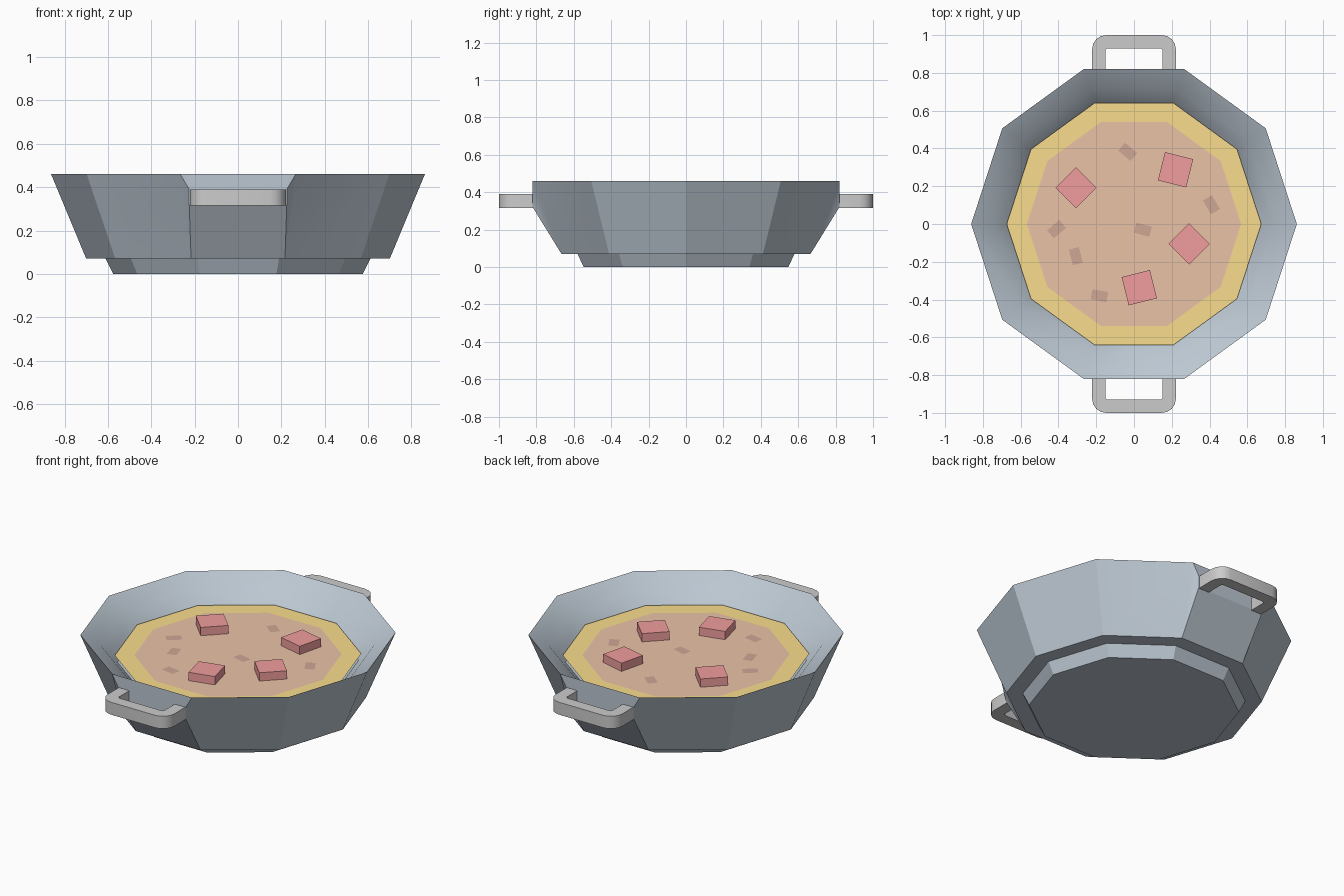
import bpy, bmesh
from math import cos, sin, pi, radians
from mathutils import Matrix

if "Cube" in bpy.data.objects:
    bpy.data.objects.remove(bpy.data.objects["Cube"])

def mat(name, rgb):
    m = bpy.data.materials.new(name)
    m.diffuse_color = (*rgb, 1)
    m.use_nodes = True
    m.node_tree.nodes["Principled BSDF"].inputs["Base Color"].default_value = m.diffuse_color
    return m

STEEL = mat("steel", (0.50, 0.57, 0.64))
BROTH = mat("broth", (0.95, 0.73, 0.27))
FILLING = mat("filling", (0.83, 0.54, 0.39))
MEAT = mat("meat", (0.88, 0.34, 0.34))
CRUMB = mat("crumb", (0.62, 0.39, 0.30))

def finish(bm, name, mats=(), recalc=True, smooth=False):
    if recalc:
        bmesh.ops.recalc_face_normals(bm, faces=bm.faces)
    me = bpy.data.meshes.new(name)
    bm.to_mesh(me)
    bm.free()
    for m in mats:
        me.materials.append(m)
    ob = bpy.data.objects.new(name, me)
    bpy.context.collection.objects.link(ob)
    if smooth:
        bpy.ops.object.select_all(action='DESELECT')
        ob.select_set(True)
        bpy.context.view_layer.objects.active = ob
        bpy.ops.object.shade_smooth_by_angle(angle=radians(30))
    return ob

def ring(bm, r, z, n=10):
    return [bm.verts.new((r * cos(2 * pi * k / n), r * sin(2 * pi * k / n), z)) for k in range(n)]

# Ten-sided bowl, from foot up the outside and down the inside
bm = bmesh.new()
profile = [(0.575, 0), (0.61, 0.07), (0.70, 0.07), (0.862, 0.46),
           (0.75, 0.395), (0.66, 0.295)]
rings = [ring(bm, r, z) for r, z in profile]
bm.faces.new(rings[0])
bm.faces.new(rings[-1])
for i, (a, b) in enumerate(zip(rings, rings[1:])):
    for k in range(10):
        j = (k + 1) % 10
        if i == 2 and k in (2, 7):
            # Upright handle mount built out from the sloping wall
            s = 1 if k == 2 else -1
            y = s * 0.82
            hi = [bm.verts.new((x * s, y, 0.39)) for x in (0.225, -0.225)]
            lo = [bm.verts.new((x * s, y, 0.32)) for x in (0.225, -0.225)]
            for f in ((b[k], b[j], hi[1], hi[0]), (hi[0], hi[1], lo[1], lo[0]),
                      (lo[0], lo[1], a[j], a[k]), (b[k], hi[0], lo[0], a[k]),
                      (b[j], a[j], lo[1], hi[1])):
                bm.faces.new(f)
        else:
            bm.faces.new((a[k], a[j], b[j], b[k]))
finish(bm, "bowl", [STEEL], smooth=True)

# Rounded U-shaped handles, front and back
def half_outline(w, end, r):
    pts = [(w, 0.815)]
    for t in range(5):
        a = t * pi / 8
        pts.append((w - r + r * cos(a), end - r + r * sin(a)))
    return pts + [(-x, y) for x, y in reversed(pts)]

outer = half_outline(0.222, 1.0, 0.075)
inner = half_outline(0.152, 0.93, 0.015)
for name, s in (("back_handle", 1), ("front_handle", -1)):
    bm = bmesh.new()
    loops = [[bm.verts.new((x, s * y, z)) for x, y in o]
             for o, z in ((outer, 0.315), (outer, 0.39), (inner, 0.39), (inner, 0.315))]
    for a, b in zip(loops, loops[1:] + loops[:1]):
        for i in range(len(a) - 1):
            bm.faces.new((a[i], a[i + 1], b[i + 1], b[i]))
    for i in (0, -1):
        bm.faces.new([l[i] for l in loops])
    finish(bm, name, smooth=True)

# Filling surface with a golden border
Z = 0.335
bm = bmesh.new()
a, b = ring(bm, 0.674, Z), ring(bm, 0.567, Z)
for k in range(10):
    j = (k + 1) % 10
    bm.faces.new((a[k], a[j], b[j], b[k]))
bm.faces.new(b).material_index = 1
finish(bm, "filling_surface", [BROTH, FILLING], recalc=False)

# Meat chunks
for i, (x, y, r) in enumerate([(-0.307, 0.192, 45), (0.22, 0.287, -14),
                               (0.292, -0.105, 45), (0.028, -0.337, 14)]):
    bpy.ops.mesh.primitive_cube_add(size=1, location=(x, y, Z + 0.025),
                                    rotation=(0, 0, radians(r)))
    ob = bpy.context.object
    ob.name = f"meat_chunk_{i + 1}"
    ob.scale = (0.154, 0.154, 0.05)
    ob.data.materials.append(MEAT)

# Flat crumbs
bm = bmesh.new()
for x, y, r in [(-0.033, 0.382, -40), (0.41, 0.102, -60), (0.047, -0.03, -15),
                (-0.41, -0.027, 40), (-0.308, -0.17, -75), (-0.183, -0.38, -10)]:
    bmesh.ops.create_grid(bm, x_segments=1, y_segments=1, size=0.5,
                          matrix=Matrix.Translation((x, y, Z + 0.002))
                          @ Matrix.Rotation(radians(r), 4, 'Z')
                          @ Matrix.Diagonal((0.085, 0.055, 1, 1)))
crumbs = finish(bm, "crumbs", [CRUMB], recalc=False)
